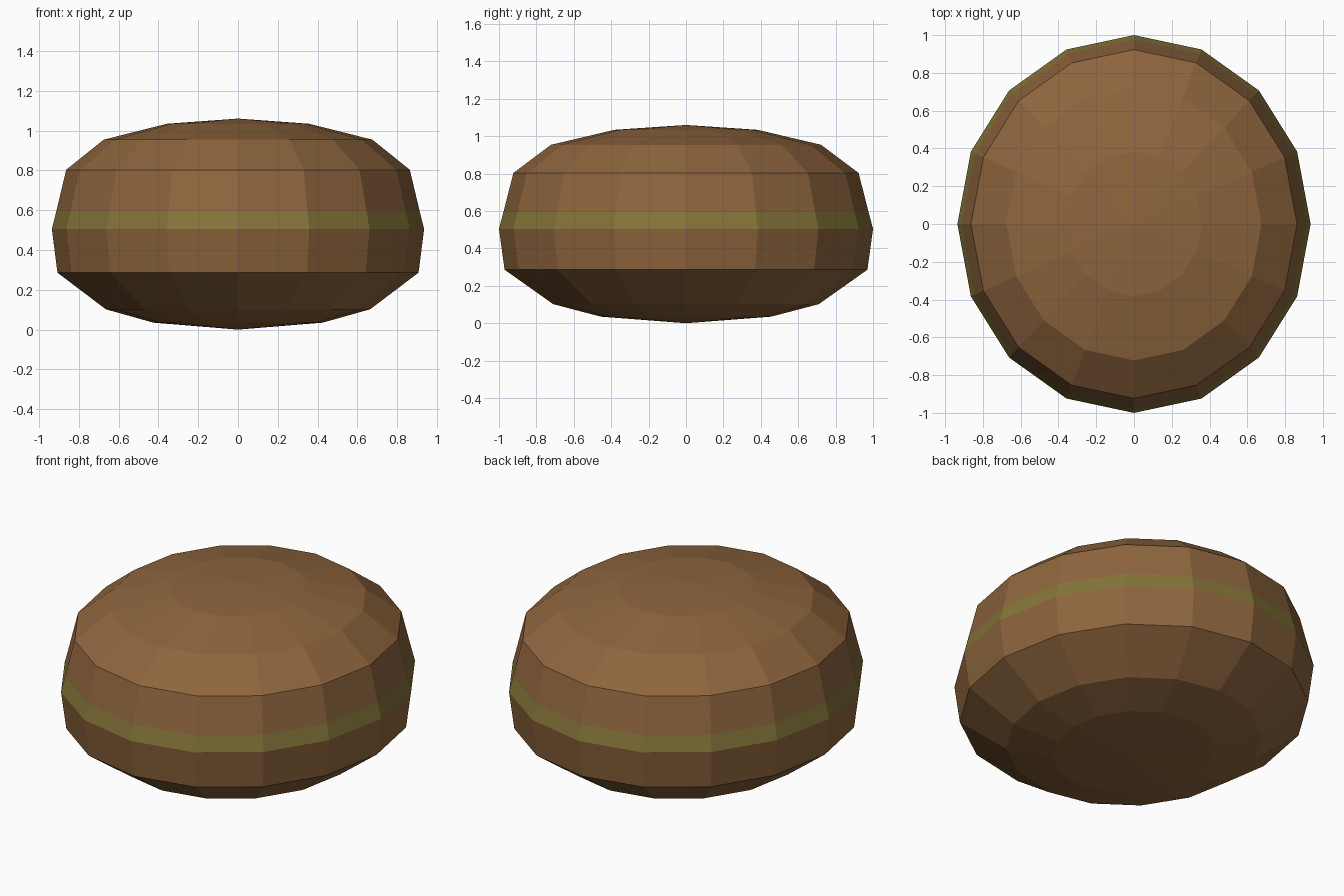
import bpy
import bmesh
from math import sin, cos, tau

cube = bpy.data.objects.get("Cube")
if cube:
    bpy.data.objects.remove(cube)


def make_material(name, color):
    mat = bpy.data.materials.new(name)
    mat.use_nodes = True
    mat.diffuse_color = color
    mat.node_tree.nodes["Principled BSDF"].inputs["Base Color"].default_value = color
    return mat


SIDES = 16
WIDTH = 0.935                      # x radius relative to y radius
BOTTOM, TOP = 0.0, 1.06
STRIPE_LOW, STRIPE_HIGH = 0.505, 0.595

# Profile as (radius, height), bottom to top
PROFILE = [(0.455, 0.035), (0.71, 0.102), (0.97, 0.286),
           (1.0, STRIPE_LOW), (0.976, STRIPE_HIGH), (0.923, 0.803),
           (0.722, 0.954), (0.383, 1.034)]

bm = bmesh.new()

# Rings of the faceted oval body
rings = []
for radius, z in PROFILE:
    rings.append([bm.verts.new((WIDTH * radius * cos(tau * i / SIDES),
                                radius * sin(tau * i / SIDES), z))
                  for i in range(SIDES)])

# Bands between neighbouring rings
for low, high in zip(rings, rings[1:]):
    for i in range(SIDES):
        j = (i + 1) % SIDES
        bm.faces.new((low[i], low[j], high[j], high[i]))

# Shallow fans closing both ends
bottom = bm.verts.new((0, 0, BOTTOM))
top = bm.verts.new((0, 0, TOP))
for i in range(SIDES):
    j = (i + 1) % SIDES
    bm.faces.new((bottom, rings[0][j], rings[0][i]))
    bm.faces.new((top, rings[-1][i], rings[-1][j]))

# Green stripe just above the widest ring
for face in bm.faces:
    z = face.calc_center_median().z
    face.material_index = int(STRIPE_LOW < z < STRIPE_HIGH)
    face.smooth = False

bmesh.ops.recalc_face_normals(bm, faces=bm.faces)
mesh = bpy.data.meshes.new("oval_body")
bm.to_mesh(mesh)
bm.free()

mesh.materials.append(make_material("warm_brown", (0.270, 0.130, 0.047, 1)))
mesh.materials.append(make_material("olive_green", (0.235, 0.178, 0.041, 1)))
body = bpy.data.objects.new("oval_body", mesh)
bpy.context.collection.objects.link(body)
